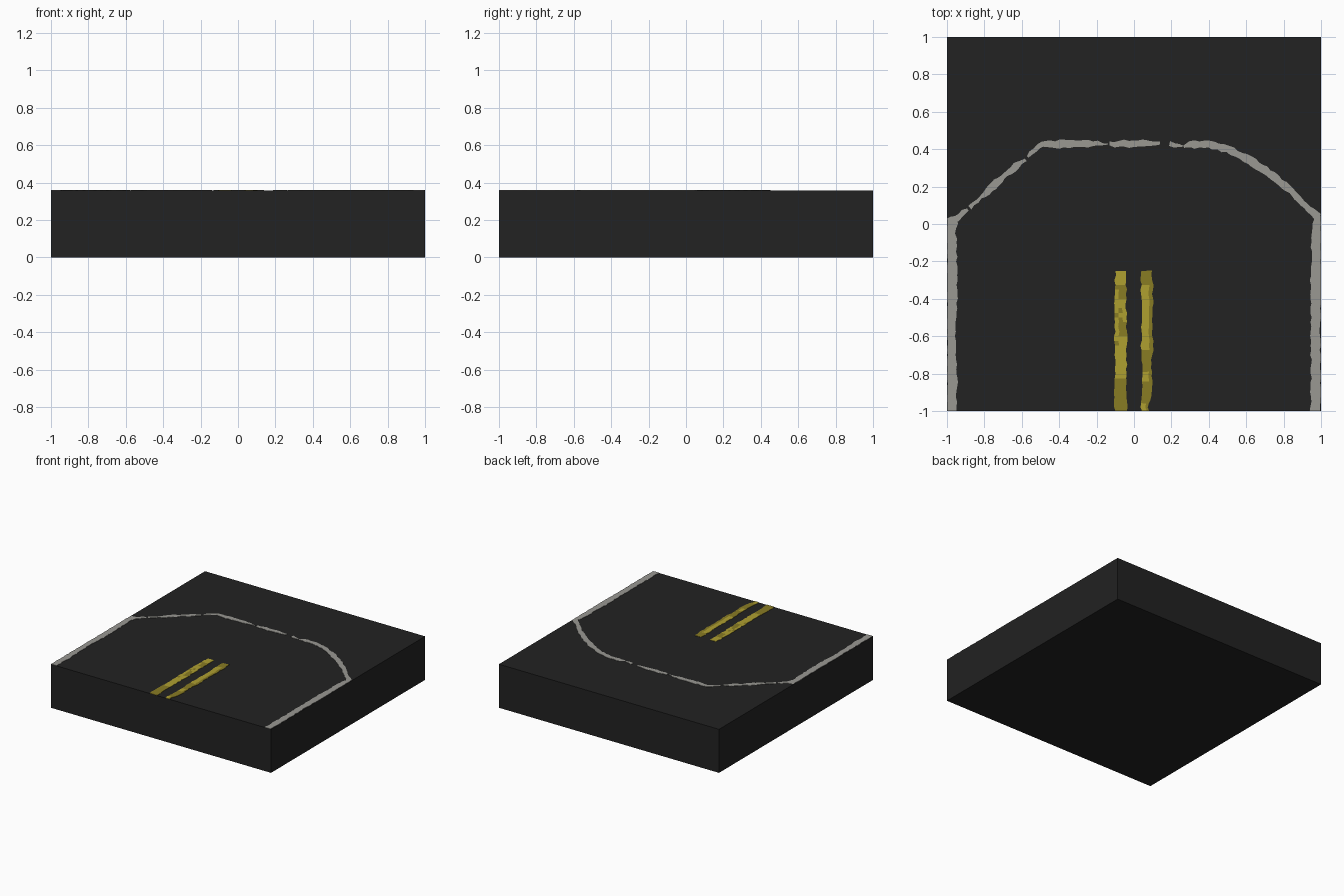
import bpy, bmesh, random
from mathutils import Vector

if "Cube" in bpy.data.objects:
    bpy.data.objects.remove(bpy.data.objects["Cube"])

random.seed(4)
TOP = 0.3575      # asphalt level
PAINT = 0.36      # top of the paint plates


def material(name, rgb):
    m = bpy.data.materials.new(name)
    m.diffuse_color = (*rgb, 1)
    m.use_nodes = True
    m.node_tree.nodes["Principled BSDF"].inputs["Base Color"].default_value = m.diffuse_color
    return m


asphalt = material("asphalt black", (0.0160, 0.0160, 0.0160))
grey = material("worn white paint", (0.32, 0.315, 0.29))
yellow = material("yellow paint", (0.43, 0.35, 0.03))
dark_yellow = material("worn yellow paint", (0.25, 0.20, 0.017))


def make_object(name, bm, mats):
    me = bpy.data.meshes.new(name)
    bm.to_mesh(me)
    bm.free()
    for m in mats:
        me.materials.append(m)
    ob = bpy.data.objects.new(name, me)
    bpy.context.collection.objects.link(ob)
    return ob


def clamp(v):
    return max(-1.0, min(1.0, v))


def paint_strip(name, path, mats, cols=1, rule=None, step=0.025, jitter=0.005):
    """Ragged painted plate along (x, y, half width) points."""
    rows = []
    for i in range(len(path) - 1):
        a, b = Vector(path[i]), Vector(path[i + 1])
        n = max(1, round((b - a).xy.length / step))
        for k in range(n + (i == len(path) - 2)):
            rows.append(a.lerp(b, k / n))
    bm = bmesh.new()
    grid = []
    for i, p in enumerate(rows):
        d = (rows[min(i + 1, len(rows) - 1)] - rows[max(i - 1, 0)]).xy.normalized()
        side = Vector((-d.y, d.x))
        j = min(jitter, p.z * 0.5)
        lo, hi = -p.z + random.uniform(-j, j), p.z + random.uniform(-j, j)
        line = []
        for c in range(cols + 1):
            q = p.xy + side * (lo + (hi - lo) * c / cols)
            line.append(bm.verts.new((clamp(q.x), clamp(q.y), PAINT)))
        grid.append(line)
    for r0, r1 in zip(grid, grid[1:]):
        for c in range(cols):
            f = bm.faces.new((r0[c], r1[c], r1[c + 1], r0[c + 1]))
            f.normal_update()
            if f.normal.z < 0:
                f.normal_flip()
            if rule:
                f.material_index = rule(f.calc_center_median())
    ob = make_object(name, bm, mats)
    s = ob.modifiers.new("thickness", "SOLIDIFY")
    s.thickness = 0.004
    s.offset = -1
    return ob


# road slab
bm = bmesh.new()
bmesh.ops.create_cube(bm, size=1)
for v in bm.verts:
    v.co = (v.co.x * 2, v.co.y * 2, (v.co.z + 0.5) * TOP)
make_object("road_slab", bm, [asphalt])

# straight edge lines and the ragged line around the dead end
edge_lines = {
    "left_edge_line": [(-0.976, -1, 0.024), (-0.972, -0.85, 0.027), (-0.976, -0.6, 0.023),
                       (-0.971, -0.3, 0.028), (-0.976, -0.05, 0.023), (-0.97, 0.03, 0.028)],
    "left_corner": [(-0.99, 0.01, 0.018), (-0.95, 0.03, 0.018), (-0.89, 0.08, 0.008)],
    "left_diagonal": [(-0.88, 0.09, 0.012), (-0.82, 0.14, 0.01), (-0.77, 0.19, 0.021),
                      (-0.70, 0.25, 0.014), (-0.63, 0.31, 0.017), (-0.58, 0.345, 0.007)],
    "left_bend": [(-0.57, 0.36, 0.006), (-0.53, 0.40, 0.012), (-0.49, 0.425, 0.017),
                  (-0.40, 0.426, 0.021), (-0.22, 0.429, 0.017), (-0.14, 0.427, 0.004)],
    "back_line": [(-0.13, 0.427, 0.012), (0.0, 0.43, 0.022), (0.09, 0.43, 0.016), (0.14, 0.43, 0.008)],
    "back_dash": [(0.19, 0.43, 0.013), (0.22, 0.424, 0.012), (0.26, 0.415, 0.005)],
    "right_bend": [(0.265, 0.415, 0.006), (0.30, 0.425, 0.018), (0.40, 0.427, 0.021),
                   (0.50, 0.40, 0.02), (0.62, 0.34, 0.021), (0.74, 0.26, 0.021),
                   (0.84, 0.175, 0.017), (0.90, 0.11, 0.013), (0.99, 0.035, 0.026)],
    "right_edge_line": [(0.985, 0.06, 0.012), (0.977, 0.0, 0.024), (0.972, -0.3, 0.028),
                        (0.97, -0.6, 0.025), (0.972, -0.8, 0.025), (0.971, -1, 0.028)],
}
for name, path in edge_lines.items():
    paint_strip(name, path, [grey])


# double centre line, patched in two yellows
def left_rule(c):
    worn = c.y < -0.83 or -0.60 < c.y < -0.52 and c.x > -0.08 or -0.40 < c.y < -0.33 and c.x > -0.08
    return int(worn or random.random() < 0.08)


def right_rule(c):
    bright = c.x < 0.08 and (-0.68 < c.y < -0.33 or -0.84 < c.y < -0.80)
    return 0 if bright else int(c.y > -0.96 or c.x > 0.06)


paint_strip("left_centre_line", [(-0.071, -1, 0.032), (-0.071, -0.25, 0.030)],
            [yellow, dark_yellow], 3, left_rule)
paint_strip("right_centre_line",
            [(0.058, -1, 0.02), (0.058, -0.96, 0.018), (0.068, -0.92, 0.028), (0.07, -0.79, 0.029),
             (0.066, -0.75, 0.024), (0.07, -0.70, 0.031), (0.07, -0.30, 0.031), (0.067, -0.25, 0.024)],
            [yellow, dark_yellow], 3, right_rule)
